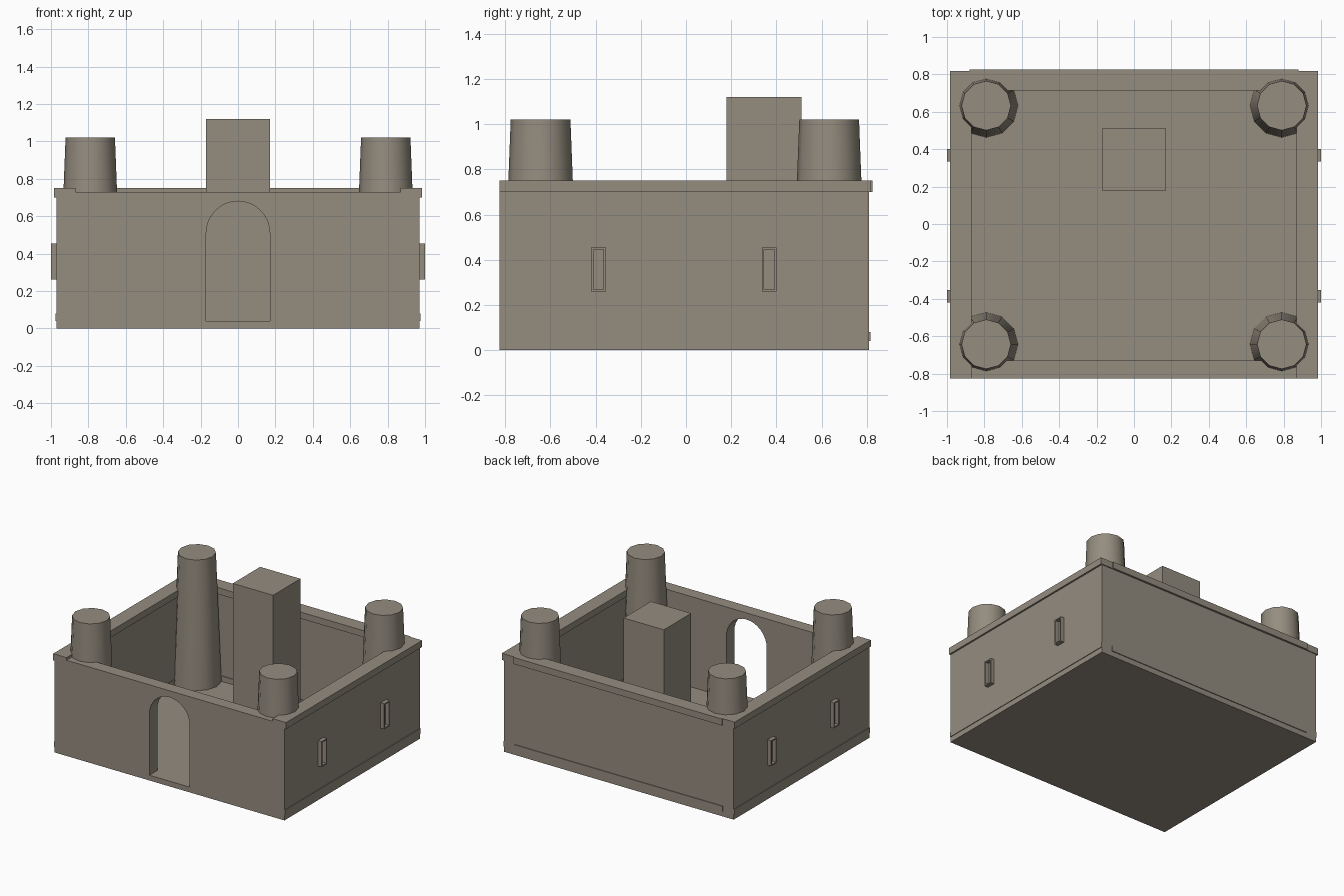
import bpy, bmesh, math
from mathutils import Matrix, Vector

if "Cube" in bpy.data.objects:
    bpy.data.objects.remove(bpy.data.objects["Cube"])

stone = bpy.data.materials.new("stone")
stone.diffuse_color = (0.30, 0.265, 0.213, 1)
stone.use_nodes = True
stone.node_tree.nodes["Principled BSDF"].inputs["Base Color"].default_value = stone.diffuse_color


def finish(name, bm):
    bmesh.ops.recalc_face_normals(bm, faces=bm.faces)
    mesh = bpy.data.meshes.new(name)
    bm.to_mesh(mesh)
    bm.free()
    mesh.materials.append(stone)
    obj = bpy.data.objects.new(name, mesh)
    bpy.context.collection.objects.link(obj)
    return obj


def add_box(bm, x0, x1, y0, y1, z0, z1):
    size = Matrix.Diagonal((abs(x1 - x0), y1 - y0, z1 - z0, 1))
    centre = Matrix.Translation(((x0 + x1) / 2, (y0 + y1) / 2, (z0 + z1) / 2))
    bmesh.ops.create_cube(bm, size=1, matrix=centre @ size)


def box(name, *dims):
    bm = bmesh.new()
    add_box(bm, *dims)
    return finish(name, bm)


FRONT, BACK, FLOOR = -0.825, 0.81, 0.04

# floor slab and central keep
box("floor", -0.97, 0.97, FRONT, BACK, 0, FLOOR)
box("keep", -0.17, 0.17, 0.18, 0.51, FLOOR, 1.12)

# front wall with an arched gateway, extruded from its outline
bm = bmesh.new()
outline = [(-0.88, FLOOR), (-0.88, 0.73), (0.88, 0.73), (0.88, FLOOR), (0.17, FLOOR)]
for i in range(17):
    a = math.pi * i / 16
    outline.append((0.17 * math.cos(a), 0.51 + 0.17 * math.sin(a)))
outline.append((-0.17, FLOOR))
face = bm.faces.new([bm.verts.new((x, FRONT, z)) for x, z in outline])
ext = bmesh.ops.extrude_face_region(bm, geom=[face], use_keep_orig=True)
moved = [v for v in ext["geom"] if isinstance(v, bmesh.types.BMVert)]
bmesh.ops.translate(bm, verts=moved, vec=Vector((0, 0.095, 0)))
finish("front_wall", bm)

# back wall with foot band and coping
box("back_wall", -0.88, 0.88, 0.725, BACK, FLOOR, 0.72)
box("back_foot_band", -0.88, 0.88, 0.72, 0.816, FLOOR, 0.08)
box("back_coping", -0.88, 0.88, 0.715, 0.825, 0.70, 0.75)

for side, s in (("left", -1), ("right", 1)):
    # side wall with foot band and coping
    box(side + "_wall", s * 0.88, s * 0.97, FRONT, BACK, FLOOR, 0.72)
    box(side + "_foot_band", s * 0.875, s * 0.975, FRONT, BACK, FLOOR, 0.08)
    box(side + "_coping", s * 0.87, s * 0.983, FRONT, BACK + 0.007, 0.70, 0.75)

    # slit window frames
    for end, y in (("front", -0.387), ("back", 0.368)):
        bm = bmesh.new()
        for d in (-1, 1):
            add_box(bm, s * 0.96, s * 1.0, y + d * 0.028 - 0.005, y + d * 0.028 + 0.005, 0.26, 0.455)
        for z in (0.26, 0.446):
            add_box(bm, s * 0.96, s * 1.0, y - 0.023, y + 0.023, z, z + 0.009)
        finish(f"{side}_{end}_window_frame", bm)

    # tapered corner towers
    for end, y in (("front", -0.643), ("back", 0.633)):
        bm = bmesh.new()
        bmesh.ops.create_cone(bm, cap_ends=True, segments=12, radius1=0.17, radius2=0.132,
                              depth=1.02 - FLOOR,
                              matrix=Matrix.Translation((s * 0.79, y, (1.02 + FLOOR) / 2)))
        tower = finish(f"{side}_{end}_tower", bm)
        bpy.ops.object.select_all(action="DESELECT")
        tower.select_set(True)
        bpy.context.view_layer.objects.active = tower
        bpy.ops.object.shade_smooth_by_angle(angle=math.radians(40))
